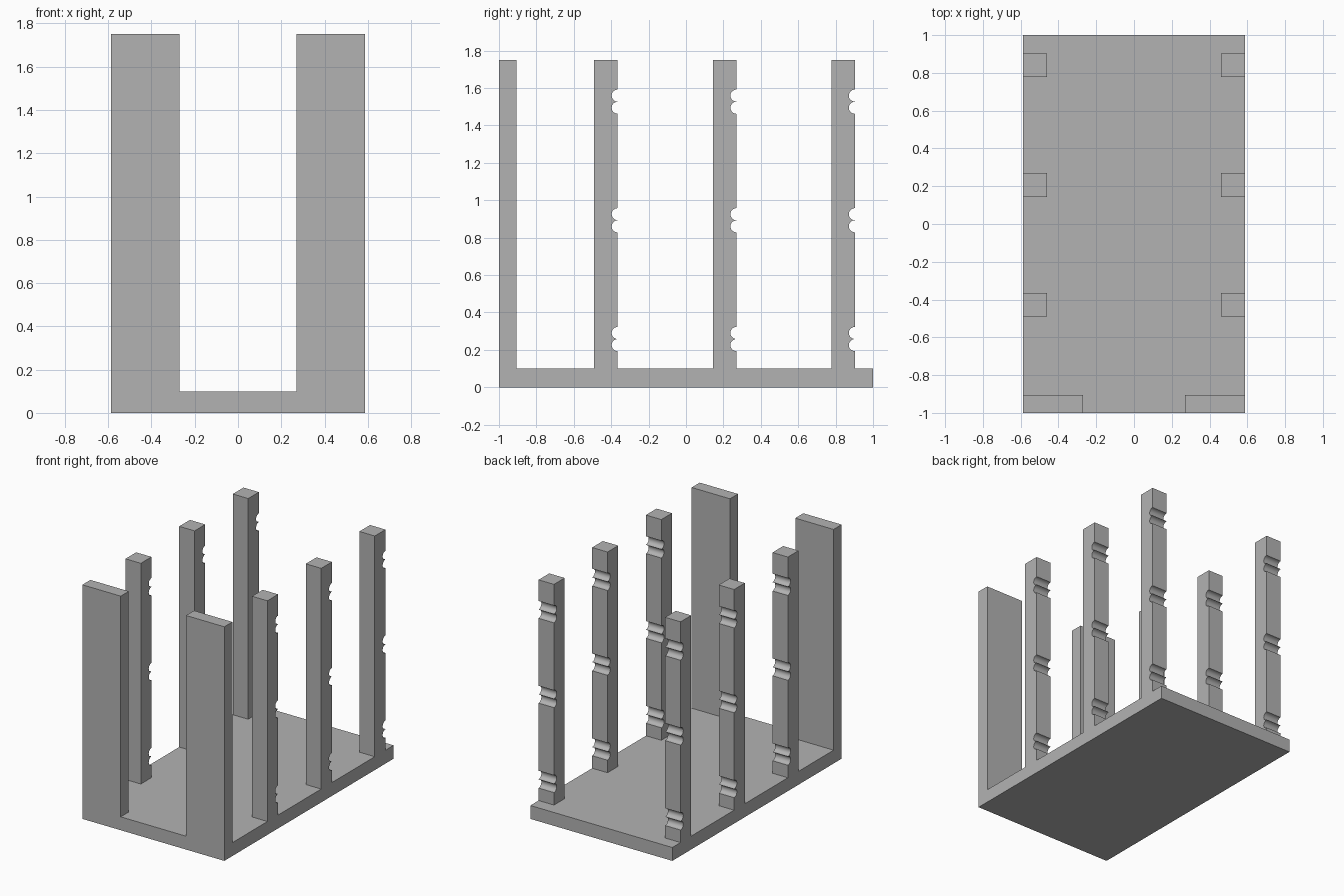
import bpy
import bmesh
from math import sin, cos, pi

default = bpy.data.objects.get("Cube")
if default:
    bpy.data.objects.remove(default, do_unlink=True)

HALF_W, BASE_H, TOP = 0.587, 0.1, 1.75
NOTCH_R = 0.0325

grey = bpy.data.materials.new("plain_grey")
grey.use_nodes = True
colour = (0.45, 0.45, 0.45, 1)
grey.diffuse_color = colour
grey.node_tree.nodes["Principled BSDF"].inputs["Base Color"].default_value = colour


def extrude_profile(name, profile, x0, x1):
    """Extrude a closed (y, z) outline from x0 to x1."""
    bm = bmesh.new()
    face = bm.faces.new([bm.verts.new((x0, y, z)) for y, z in profile])
    result = bmesh.ops.extrude_face_region(bm, geom=[face])
    moved = [g for g in result["geom"] if isinstance(g, bmesh.types.BMVert)]
    bmesh.ops.translate(bm, verts=moved, vec=(x1 - x0, 0, 0))
    bmesh.ops.recalc_face_normals(bm, faces=bm.faces)
    mesh = bpy.data.meshes.new(name)
    bm.to_mesh(mesh)
    bm.free()
    mesh.materials.append(grey)
    obj = bpy.data.objects.new(name, mesh)
    bpy.context.collection.objects.link(obj)
    return obj


def box_outline(y0, y1, z0, z1):
    return [(y0, z0), (y1, z0), (y1, z1), (y0, z1)]


def post_outline(y0, y1):
    """Square post with three pairs of round grooves in its back face."""
    points = [(y0, TOP), (y0, BASE_H), (y1, BASE_H)]
    for pair_z in (0.258, 0.893, 1.527):
        for centre in (pair_z - NOTCH_R, pair_z + NOTCH_R):
            # the small inset keeps the shared cusp from coinciding
            for i in range(17):
                a = pi * i / 16
                points.append((y1 - NOTCH_R * sin(a),
                               centre - NOTCH_R * 0.99 * cos(a)))
    return points + [(y1, TOP)]


# Base plate
extrude_profile("base_plate", box_outline(-1, 1, 0, BASE_H), -HALF_W, HALF_W)

# Front panels and grooved posts, mirrored left and right
for side, s in (("left", 1), ("right", -1)):
    extrude_profile(f"front_panel_{side}", box_outline(-1, -0.905, BASE_H, TOP),
                    s * 0.27, s * HALF_W)
    for place, back in (("front", -0.365), ("middle", 0.27), ("rear", 0.903)):
        post = extrude_profile(f"{place}_post_{side}", post_outline(back - 0.126, back),
                               s * 0.46, s * HALF_W)
        bpy.ops.object.select_all(action="DESELECT")
        post.select_set(True)
        bpy.context.view_layer.objects.active = post
        bpy.ops.object.shade_smooth_by_angle(angle=pi / 6)
